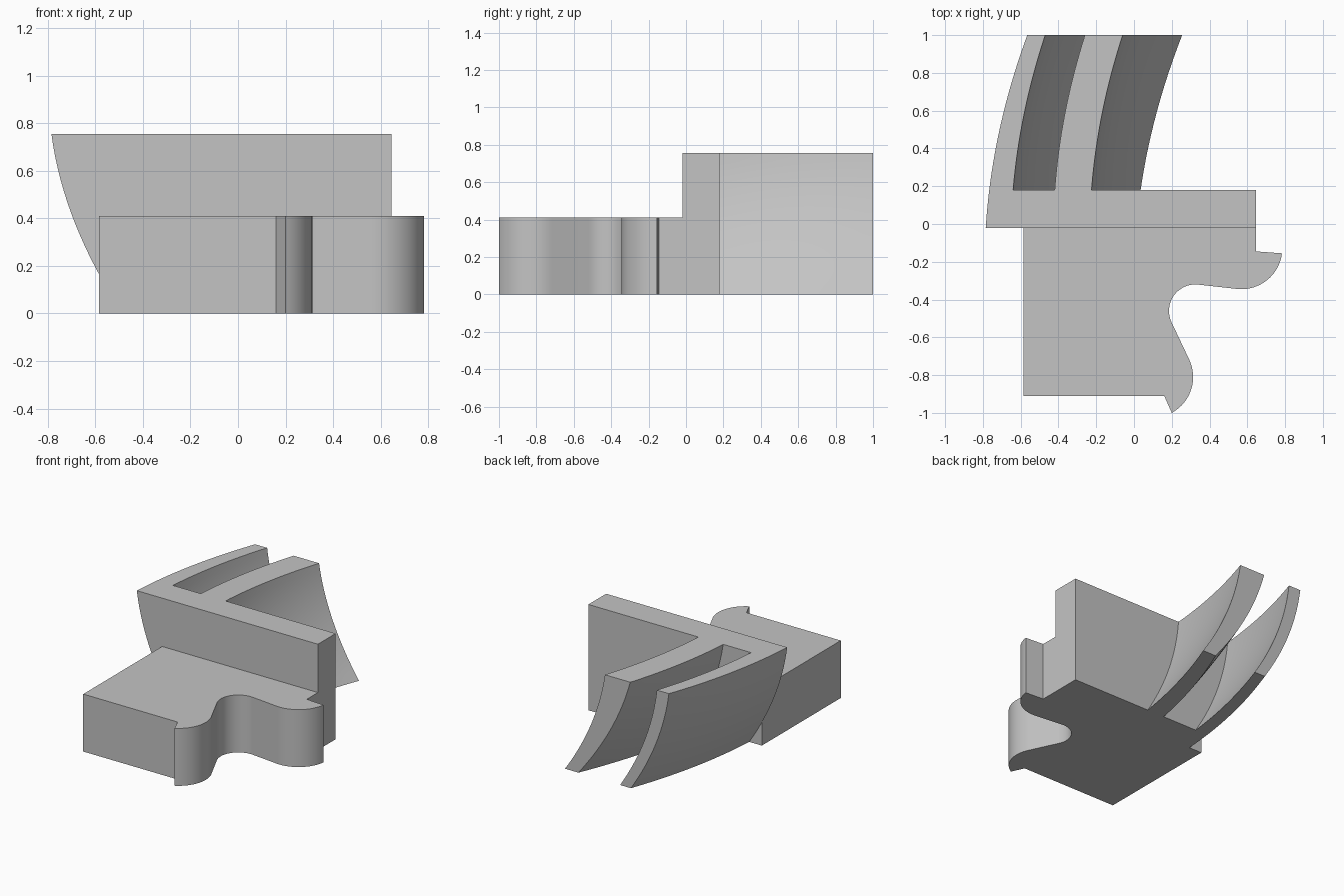
import bpy, bmesh
from math import sin, cos, radians

old = bpy.data.objects.get("Cube")
if old:
    bpy.data.objects.remove(old, do_unlink=True)

grey = bpy.data.materials.new("plain grey")
grey.use_nodes = True
colour = (0.55, 0.55, 0.55, 1)
grey.diffuse_color = colour
grey.node_tree.nodes["Principled BSDF"].inputs["Base Color"].default_value = colour

TOP, FRONT, BACK, END = 0.755, -0.02, 0.18, 1.0


def finish(name, bm):
    bmesh.ops.remove_doubles(bm, verts=bm.verts, dist=1e-5)
    bmesh.ops.recalc_face_normals(bm, faces=bm.faces)
    mesh = bpy.data.meshes.new(name)
    bm.to_mesh(mesh)
    bm.free()
    mesh.materials.append(grey)
    ob = bpy.data.objects.new(name, mesh)
    bpy.context.collection.objects.link(ob)
    bpy.ops.object.select_all(action="DESELECT")
    ob.select_set(True)
    bpy.context.view_layer.objects.active = ob
    bpy.ops.object.shade_smooth_by_angle(angle=radians(25))


def bowed_side(start, top0, top1, low0, low1):
    """x of a doubly curved side, from its corners at the start and the far end."""
    def x(y, z):
        length = END - start
        v, t = (y - start) / length, 1 - z / TOP
        top = top0 + (top1 - top0) * v
        low = low0 + (low1 - low0) * v
        return top + (low - top) * t - 0.15 * length**2 * v * (1 - v) - 0.2 * t * (1 - t)
    return x


def slab(name, left, right, y0, y1, rows=16, cols=16):
    """Solid between two side surfaces, flat at the top, bottom and ends."""
    bm = bmesh.new()
    grids = []
    for side in (left, right):
        grids.append([[bm.verts.new((side(y, z), y, z))
                       for z in (TOP * k / rows for k in range(rows + 1))]
                      for y in (y0 + (y1 - y0) * j / cols for j in range(cols + 1))])
    a, b = grids
    for g in grids:
        for j in range(cols):
            for k in range(rows):
                bm.faces.new((g[j][k], g[j + 1][k], g[j + 1][k + 1], g[j][k + 1]))
    for k in (0, rows):
        bm.faces.new([a[j][k] for j in range(cols + 1)] + [b[j][k] for j in range(cols, -1, -1)])
    for j in (0, cols):
        bm.faces.new(a[j] + b[j][::-1])
    finish(name, bm)


# Upright wall and the two curved fins behind it
outer = bowed_side(FRONT, -0.785, -0.565, -0.485, -0.265)
slab("upright_wall", outer, lambda y, z: 0.645, FRONT, BACK, cols=4)
slab("outer_fin", outer, bowed_side(BACK, -0.64, -0.47, -0.37, -0.18), BACK, END)
slab("inner_fin", bowed_side(BACK, -0.42, -0.26, -0.10, 0.15),
     bowed_side(BACK, -0.225, -0.06, 0.035, 0.255), BACK, END)


def arc(cx, cy, r, start, end, n=16):
    angles = [radians(start + (end - start) * i / n) for i in range(n + 1)]
    return [(cx + r * cos(a), cy + r * sin(a)) for a in angles]


# Base block with two rounded lobes joined by a hollow
outline = [(-0.585, FRONT), (-0.585, -0.91), (0.16, -0.91)]
outline += arc(0.097, -0.81, 0.216, -61.5, 26)
outline += arc(0.325, -0.46, 0.14, 206, 84.5)
outline += arc(0.569, -0.129, 0.216, -95.5, -7)
outline += [(0.645, -0.145), (0.645, FRONT)]
bm = bmesh.new()
floor = bm.faces.new([bm.verts.new((x, y, 0)) for x, y in outline])
raised = bmesh.ops.extrude_face_region(bm, geom=[floor], use_keep_orig=True)["geom"]
bmesh.ops.translate(bm, vec=(0, 0, 0.41),
                    verts=[v for v in raised if isinstance(v, bmesh.types.BMVert)])
finish("lobed_base", bm)
